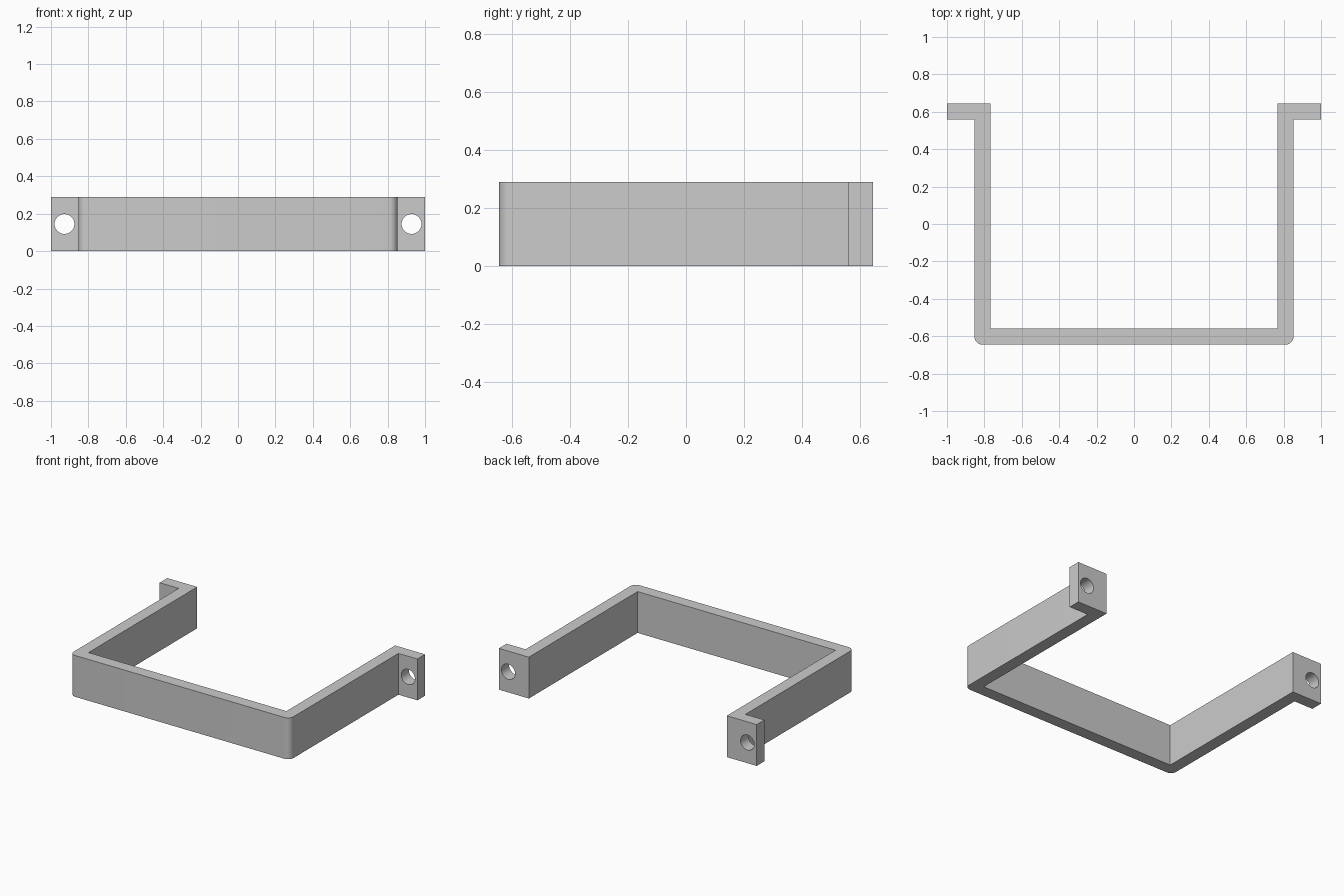
import bpy, bmesh, math

if "Cube" in bpy.data.objects:
    bpy.data.objects.remove(bpy.data.objects["Cube"])

W, D, H = 0.853, 0.645, 0.29   # outer half width, half depth, height
T, R = 0.085, 0.043            # strap thickness, outer corner radius
HOLE_X, HOLE_R = 0.928, 0.053

# Right half of the plan outline, from front centre round to back centre
SEG = 10
right = [(W - R + R * math.sin(a), -D + R - R * math.cos(a))
         for a in (math.pi / 2 * i / SEG for i in range(SEG + 1))]
right += [(W, D - T), (1, D - T), (1, D), (W - T, D), (W - T, -D + T)]
outline = right + [(-x, y) for x, y in reversed(right)]

# Strap: outline extruded upwards
bm = bmesh.new()
face = bm.faces.new([bm.verts.new((x, y, 0)) for x, y in outline])
ext = bmesh.ops.extrude_face_region(bm, geom=[face])
bmesh.ops.translate(bm, vec=(0, 0, H),
                    verts=[v for v in ext["geom"] if isinstance(v, bmesh.types.BMVert)])
bmesh.ops.recalc_face_normals(bm, faces=bm.faces)
mesh = bpy.data.meshes.new("bracket")
bm.to_mesh(mesh)
bm.free()
bracket = bpy.data.objects.new("bracket", mesh)
bpy.context.collection.objects.link(bracket)

# Screw holes through both tabs
for side in (-1, 1):
    bpy.ops.mesh.primitive_cylinder_add(
        vertices=48, radius=HOLE_R, depth=0.3,
        location=(side * HOLE_X, D - T / 2, H / 2), rotation=(math.pi / 2, 0, 0))
    cutter = bpy.context.object
    cutter.name = "hole_cutter"
    cutter.hide_render = True
    mod = bracket.modifiers.new("hole", "BOOLEAN")
    mod.operation, mod.solver, mod.object = "DIFFERENCE", "EXACT", cutter
    bpy.context.view_layer.objects.active = bracket
    bpy.ops.object.modifier_apply(modifier=mod.name)
    bpy.data.objects.remove(cutter)

# Smooth corners and hole walls, crisp edges elsewhere
bpy.ops.object.select_all(action="DESELECT")
bracket.select_set(True)
bpy.context.view_layer.objects.active = bracket
bpy.ops.object.shade_smooth_by_angle(angle=math.radians(30))
